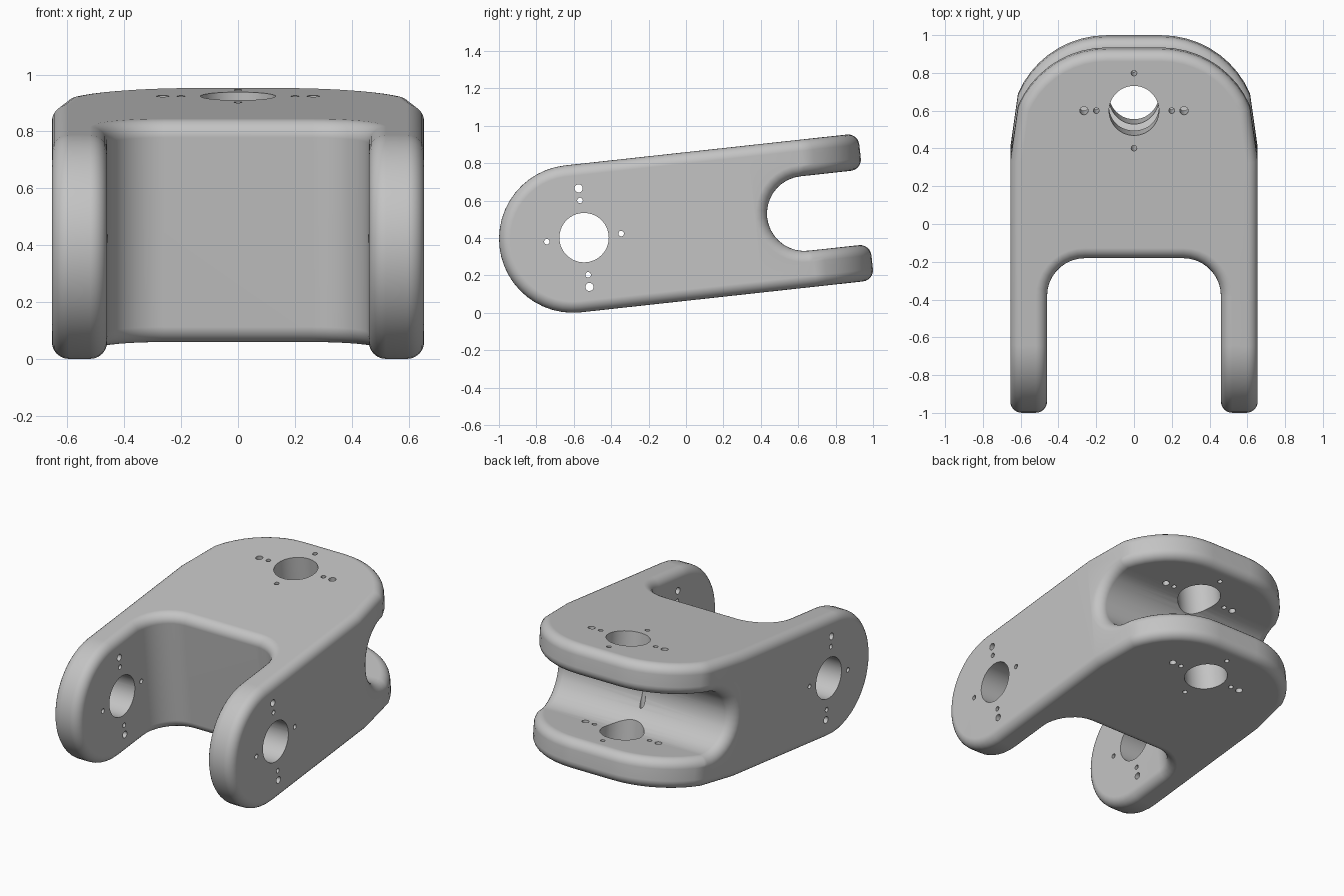
import bpy
import bmesh
import math
from mathutils import Matrix, Vector

cube = bpy.data.objects.get("Cube")
if cube:
    bpy.data.objects.remove(cube, do_unlink=True)

TILT = math.radians(6.25)   # the whole part leans back
HALF_W, HALF_H = 0.655, 0.395
FILLET = 0.06


def arc(cx, cy, r, start, end, steps):
    """Points along an arc, angles in degrees."""
    angles = [math.radians(start + (end - start) * i / steps) for i in range(steps + 1)]
    return [(cx + r * math.cos(a), cy + r * math.sin(a)) for a in angles]


def mirror(points):
    return [(-x, y) for x, y in reversed(points)]


def add_object(name, bm):
    bmesh.ops.recalc_face_normals(bm, faces=bm.faces)
    mesh = bpy.data.meshes.new(name)
    bm.to_mesh(mesh)
    bm.free()
    obj = bpy.data.objects.new(name, mesh)
    bpy.context.collection.objects.link(obj)
    return obj


def prism(name, points, depth):
    """Extrude a closed profile along the depth vector."""
    bm = bmesh.new()
    face = bm.faces.new([bm.verts.new(p) for p in points])
    new = bmesh.ops.extrude_face_region(bm, geom=[face])["geom"]
    moved = [v for v in new if isinstance(v, bmesh.types.BMVert)]
    bmesh.ops.translate(bm, verts=moved, vec=Vector(depth))
    return add_object(name, bm)


def apply_modifier(obj, kind, **settings):
    mod = obj.modifiers.new(kind.title(), kind)
    for key, value in settings.items():
        setattr(mod, key, value)
    bpy.context.view_layer.objects.active = obj
    bpy.ops.object.modifier_apply(modifier=mod.name)


def cut(obj, other, operation):
    other.hide_render = True
    apply_modifier(obj, "BOOLEAN", object=other, operation=operation, solver="EXACT")
    bpy.data.objects.remove(other, do_unlink=True)


# Side profile: round nose at the legs, round-bottomed slot between the plates
side = [(1.8, HALF_H)]
side += arc(-0.06, 0, HALF_H, 90, 270, 24)
side += [(1.8, -HALF_H), (1.8, -0.2)]
side += arc(1.185, 0, 0.2, 270, 90, 18)
side += [(1.8, 0.2)]
bracket = prism("clevis_bracket", [(-1, u, w) for u, w in side], (2, 0, 0))

# Top profile: rounded back, square-bottomed slot between the legs
right = [(0.46, -0.9), (HALF_W, -0.9), (HALF_W, 0.92)]
right += arc(0.145, 1.007, 0.51, 23, 90, 9)
leg_slot = arc(0.26, 0.203, 0.2, 90, 0, 9)[:-1] + [(0.46, 0.203)]
top = right + mirror(right) + mirror(leg_slot) + leg_slot
plan = prism("plan_cutter", [(x, u, -1) for x, u in top], (0, 0, 2))
cut(bracket, plan, "INTERSECT")

# Clean flat faces, then round every hard edge
bm = bmesh.new()
bm.from_mesh(bracket.data)
bmesh.ops.remove_doubles(bm, verts=bm.verts, dist=0.0001)
bmesh.ops.dissolve_limit(bm, angle_limit=0.01, verts=bm.verts, edges=bm.edges)
bm.to_mesh(bracket.data)
bm.free()
apply_modifier(bracket, "BEVEL", width=FILLET, segments=6, limit_method="ANGLE",
               angle_limit=math.radians(40), use_clamp_overlap=False)

# Bore and screw holes: the same pattern through the legs and the plates
bm = bmesh.new()
pattern = [(0, 0, 0.132)]
for s in (-1, 1):
    pattern += [(s * 0.2, 0, 0.015), (s * 0.265, 0, 0.022), (0, s * 0.2, 0.015)]
through_legs = Matrix.Rotation(math.pi / 2, 4, "Y")
through_plates = Matrix.Translation((0, 1.195, 0))
for frame in (through_legs, through_plates):
    for x, y, r in pattern:
        bmesh.ops.create_cone(bm, cap_ends=True, segments=56 if r > 0.1 else 16,
                              radius1=r, radius2=r, depth=2,
                              matrix=frame @ Matrix.Translation((x, y, 0)))
cut(bracket, add_object("hole_cutter", bm), "DIFFERENCE")

# Tilt into place
bracket.data.transform(Matrix.Translation((0, -0.545, 0.4015)) @ Matrix.Rotation(TILT, 4, "X"))

# Plain grey finish
grey = bpy.data.materials.new("plain_grey")
grey.use_nodes = True
color = (0.55, 0.55, 0.55, 1)
grey.diffuse_color = color
grey.node_tree.nodes["Principled BSDF"].inputs["Base Color"].default_value = color
bracket.data.materials.clear()
bracket.data.materials.append(grey)
for poly in bracket.data.polygons:
    poly.material_index = 0

# Smooth fillets with crisp hole rims
bpy.ops.object.select_all(action="DESELECT")
bracket.select_set(True)
bpy.context.view_layer.objects.active = bracket
bpy.ops.object.shade_smooth_by_angle(angle=math.radians(32))
weighted = bracket.modifiers.new("Weighted Normals", "WEIGHTED_NORMAL")
weighted.keep_sharp = True
